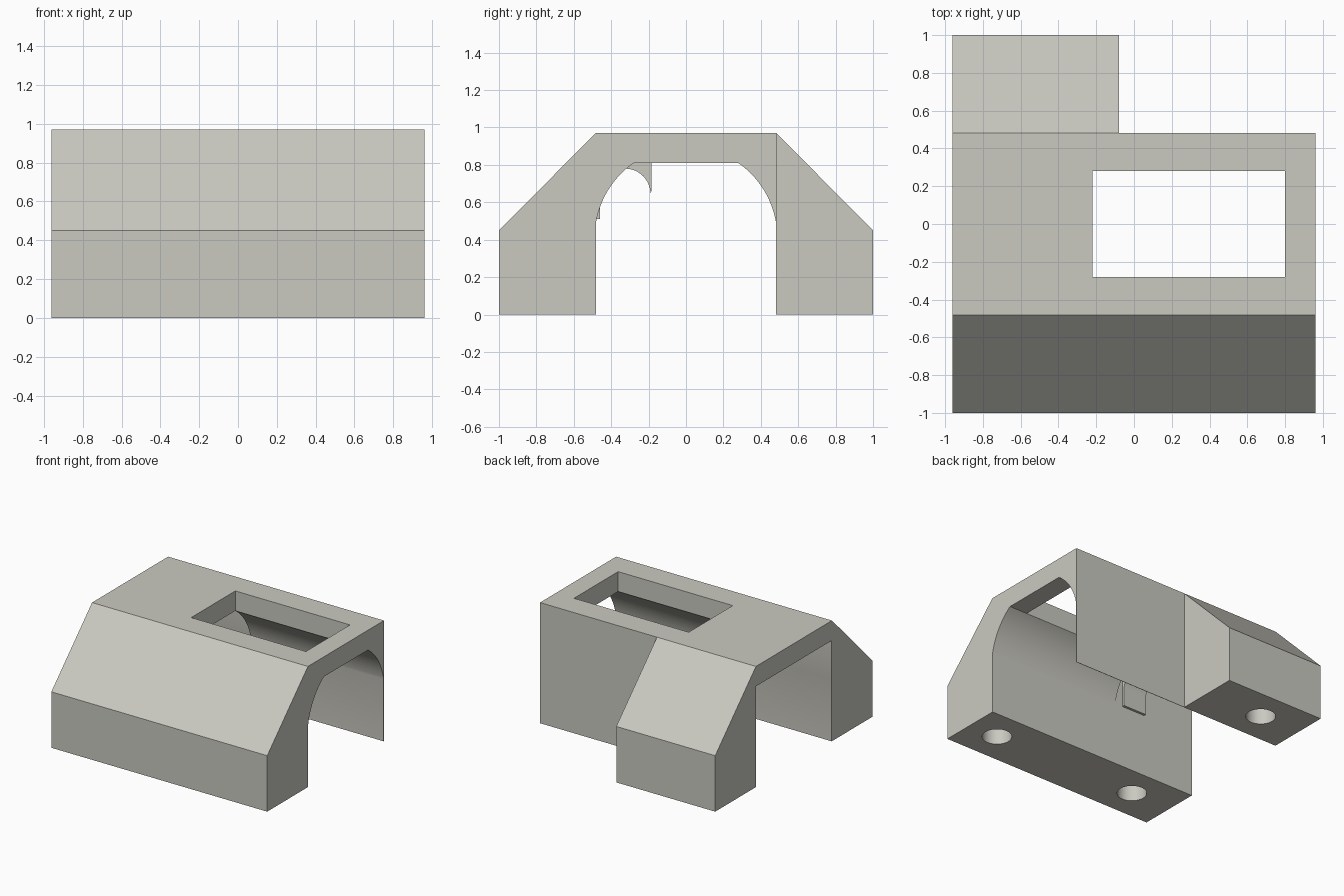
import bpy, bmesh, math

if "Cube" in bpy.data.objects:
    bpy.data.objects.remove(bpy.data.objects["Cube"])

stone = bpy.data.materials.new("warm grey")
stone.diffuse_color = (0.59, 0.585, 0.53, 1)
stone.use_nodes = True
stone.node_tree.nodes["Principled BSDF"].inputs["Base Color"].default_value = stone.diffuse_color


def prism(name, profile, x0, x1):
    """Solid from a (y, z) profile extruded along x."""
    bm = bmesh.new()
    face = bm.faces.new([bm.verts.new((x0, y, z)) for y, z in profile])
    ext = bmesh.ops.extrude_face_region(bm, geom=[face])
    moved = [v for v in ext["geom"] if isinstance(v, bmesh.types.BMVert)]
    bmesh.ops.translate(bm, verts=moved, vec=(x1 - x0, 0, 0))
    bmesh.ops.recalc_face_normals(bm, faces=bm.faces)
    mesh = bpy.data.meshes.new(name)
    bm.to_mesh(mesh)
    bm.free()
    obj = bpy.data.objects.new(name, mesh)
    bpy.context.collection.objects.link(obj)
    mesh.materials.append(stone)
    return obj


def box(name, x0, x1, y0, y1, z0, z1):
    return prism(name, [(y0, z0), (y1, z0), (y1, z1), (y0, z1)], x0, x1)


def select(obj):
    bpy.ops.object.select_all(action='DESELECT')
    obj.select_set(True)
    bpy.context.view_layer.objects.active = obj


def cut(target, cutter):
    cutter.hide_render = True
    mod = target.modifiers.new("cut", 'BOOLEAN')
    mod.operation, mod.solver, mod.object = 'DIFFERENCE', 'EXACT', cutter
    select(target)
    bpy.ops.object.modifier_apply(modifier=mod.name)
    bpy.data.objects.remove(cutter)


def arc(cy, cz, r, a0, a1, n):
    """Points on a circle from angle a0 to a1 (radians)."""
    return [(cy + r * math.cos(a0 + (a1 - a0) * i / n),
             cz + r * math.sin(a0 + (a1 - a0) * i / n)) for i in range(n + 1)]


# Outer block with two sloped shoulders
body = prism("body", [(-1, 0), (-1, 0.45), (-0.483, 0.97),
                      (0.483, 0.97), (1, 0.45), (1, 0)], -0.96, 0.96)

# Arched passage with a flat crown
low, high = math.atan2(0.09, 0.48), math.atan2(0.40, 0.28)
half = arc(0, 0.41, 0.4884, low, high, 20)
arch = [(0.48, -0.1)] + half + [(-y, z) for y, z in reversed(half)] + [(-0.48, -0.1)]
cut(body, prism("arch_cutter", arch, -1.2, 1.2))

# Square passage at the left end
cut(body, box("passage_cutter", -1.2, -0.22, -0.48, 0.48, -0.1, 0.81))

# Rear leg is short: remove its right part
cut(body, box("rear_cutter", -0.08, 1.2, 0.483, 1.2, -0.1, 1.2))

# Window in the roof
cut(body, box("window_cutter", -0.22, 0.8, -0.28, 0.28, 0.6, 1.2))

# Blind screw holes in the feet
for x, y in [(0.70, -0.74), (-0.60, -0.74), (-0.60, 0.74)]:
    bpy.ops.mesh.primitive_cylinder_add(vertices=40, radius=0.11, depth=0.8,
                                        location=(x, y, 0))
    cut(body, bpy.context.object)

# Cable hook under the roof, with a round channel
channel = arc(-0.325, 0.645, 0.135, math.pi, 0, 24)
hook = prism("cable_hook", [(-0.49, 0.51), (-0.46, 0.51)] + channel
             + [(-0.185, 0.66), (-0.185, 0.82), (-0.49, 0.82)], -0.50, -0.29)

for obj in (body, hook):
    select(obj)
    bpy.ops.object.shade_smooth_by_angle(angle=math.radians(20))
